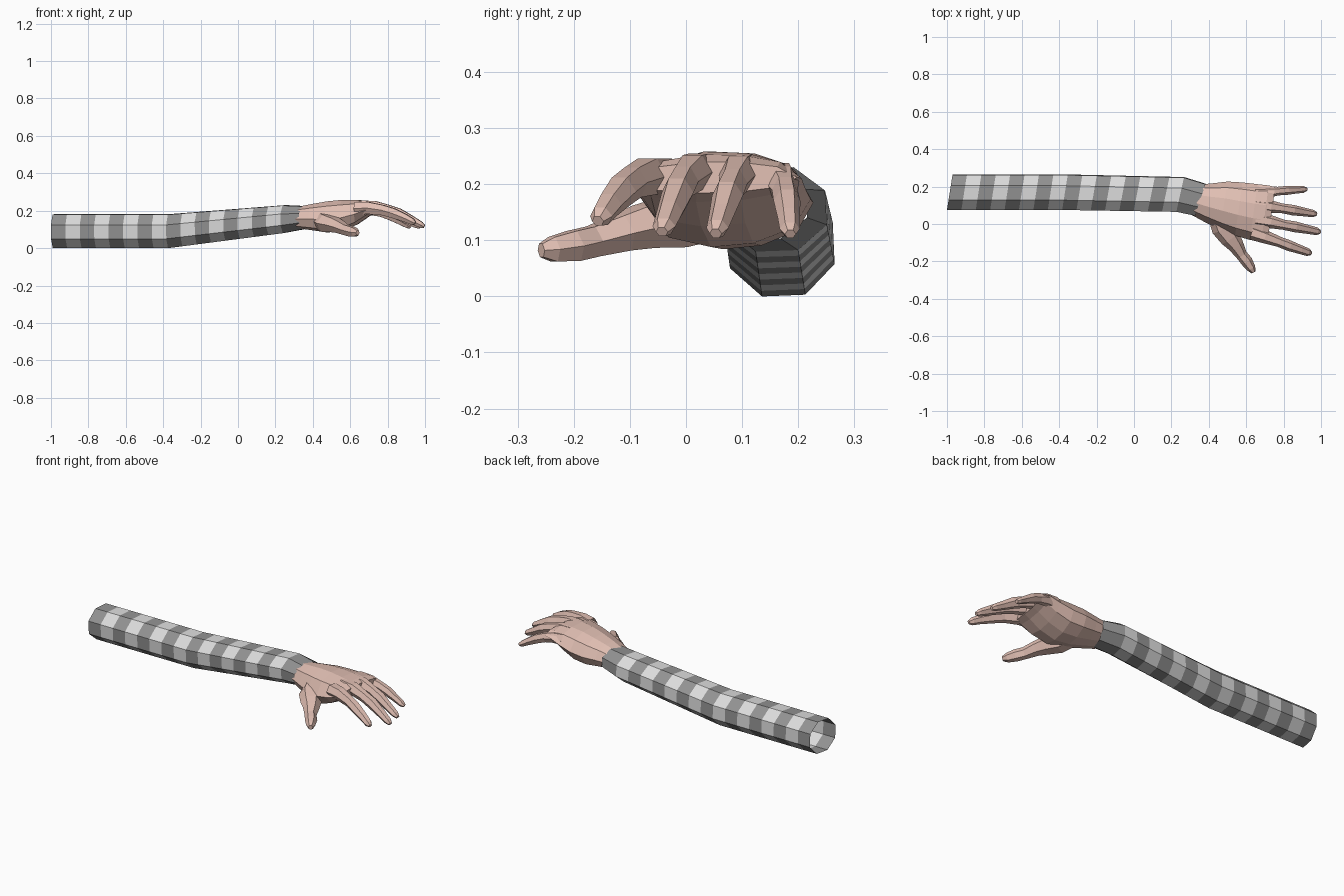
import bpy, bmesh, math
from mathutils import Vector

if "Cube" in bpy.data.objects:
    bpy.data.objects.remove(bpy.data.objects["Cube"])


def material(name, rgb):
    m = bpy.data.materials.new(name)
    m.use_nodes = True
    m.diffuse_color = (*rgb, 1)
    m.node_tree.nodes["Principled BSDF"].inputs["Base Color"].default_value = (*rgb, 1)
    return m


LIGHT = material("light grey cloth", (0.72, 0.72, 0.72))
DARK = material("dark grey cloth", (0.29, 0.29, 0.29))
SKIN = material("skin", (0.75, 0.52, 0.45))


def loft(name, rings, mats, cap=True, band=lambda i: 0):
    """Bridge equal rings of points; the last one may be capped."""
    bm = bmesh.new()
    loops = [[bm.verts.new(p) for p in ring] for ring in rings]
    n = len(loops[0])
    for i, (a, b) in enumerate(zip(loops, loops[1:])):
        for k in range(n):
            f = bm.faces.new((a[k], a[(k + 1) % n], b[(k + 1) % n], b[k]))
            f.material_index = band(i)
    if cap:
        bm.faces.new(loops[-1])
    bmesh.ops.recalc_face_normals(bm, faces=bm.faces[:])
    me = bpy.data.meshes.new(name)
    bm.to_mesh(me)
    bm.free()
    for m in mats:
        me.materials.append(m)
    ob = bpy.data.objects.new(name, me)
    bpy.context.collection.objects.link(ob)
    return ob


# Sleeve: stations of x, y, z, half width, half height, slant
STATIONS = [(-0.985, 0.170, 0.091, 0.101, 0.097, 0.016),
            (-0.369, 0.170, 0.091, 0.101, 0.097, 0.016),
            (0.247, 0.158, 0.155, 0.099, 0.080, 0.022),
            (0.355, 0.130, 0.163, 0.091, 0.066, 0.030)]


def sleeve_ring(x):
    for a, b in zip(STATIONS, STATIONS[1:]):
        if x <= b[0] + 1e-6:
            t = (x - a[0]) / (b[0] - a[0])
            _, y, z, w, h, s = [p + (q - p) * t for p, q in zip(a, b)]
            break
    angles = [math.radians(25 + 45 * k) for k in range(8)]
    return [(x + s * math.cos(t), y + w * math.cos(t), z + h * math.sin(t)) for t in angles]


xs = [-0.985 + 0.077 * i for i in range(17)] + [0.355]
loft("striped_sleeve", [sleeve_ring(x) for x in xs], [DARK, LIGHT],
     cap=False, band=lambda i: i % 2)

# Palm: one arched section scaled along the hand
SECTION = [(-1, .42), (-.72, .84), (-.22, 1), (.3, .98), (.75, .84),
           (1, .5), (.78, .2), (.28, .04), (-.25, 0), (-.78, .1)]
# x, slant, y low, y high, z low, z high
PALM = [(0.335, .03, .050, .212, .105, .223),
        (0.40, .025, .012, .218, .096, .236),
        (0.48, .02, -.030, .227, .084, .250),
        (0.56, .02, -.062, .222, .088, .258),
        (0.64, .02, -.085, .213, .125, .258),
        (0.70, .02, -.095, .206, .168, .253),
        (0.735, .02, -.088, .198, .184, .240)]


def palm_ring(x, s, y0, y1, z0, z1):
    return [(x + s * u, (y0 + y1) / 2 + u * (y1 - y0) / 2, z0 + v * (z1 - z0))
            for u, v in SECTION]


loft("palm", [palm_ring(*r) for r in PALM], [SKIN])


def digit(name, path):
    """Six-sided tapered tube; path rows are x, y, z, half width, half height."""
    pts = [Vector(p[:3]) for p in path]
    rings = []
    for i, (c, row) in enumerate(zip(pts, path)):
        t = (pts[min(i + 1, len(pts) - 1)] - pts[max(i - 1, 0)]).normalized()
        side = t.cross(Vector((0, 0, 1))).normalized()
        up = side.cross(t)
        w, h = row[3], row[4] / math.sin(math.pi / 3)
        rings.append([c + side * w * math.cos(a) + up * h * math.sin(a)
                      for a in [math.pi / 3 * k for k in range(6)]])
    return loft(name, rings, [SKIN])


digit("index_finger", [(.63, -.045, .212, .040, .034), (.70, -.068, .214, .036, .032),
                       (.775, -.095, .203, .028, .027), (.83, -.116, .187, .029, .026),
                       (.89, -.137, .163, .024, .021), (.93, -.151, .143, .021, .017),
                       (.947, -.157, .134, .011, .009)])
digit("middle_finger", [(.65, .025, .222, .038, .033), (.73, .012, .221, .035, .031),
                        (.80, -.004, .205, .027, .027), (.86, -.015, .185, .029, .027),
                        (.93, -.029, .150, .024, .021), (.978, -.039, .125, .021, .016),
                        (.995, -.043, .115, .011, .009)])
digit("ring_finger", [(.65, .100, .222, .037, .032), (.73, .093, .219, .034, .030),
                      (.79, .084, .202, .026, .026), (.85, .074, .180, .028, .026),
                      (.91, .064, .147, .023, .020), (.957, .056, .122, .020, .016),
                      (.975, .053, .112, .011, .009)])
digit("little_finger", [(.65, .165, .208, .036, .030), (.72, .171, .204, .031, .028),
                        (.77, .176, .190, .023, .024), (.82, .180, .170, .024, .023),
                        (.87, .183, .142, .020, .018), (.907, .185, .120, .018, .014),
                        (.923, .186, .111, .010, .008)])
digit("thumb", [(.44, .06, .150, .050, .045), (.475, -.02, .133, .062, .046),
                (.515, -.075, .124, .055, .038), (.545, -.115, .113, .043, .032),
                (.575, -.165, .098, .031, .027), (.603, -.200, .090, .032, .027),
                (.627, -.237, .084, .024, .022), (.640, -.258, .082, .012, .012)])
